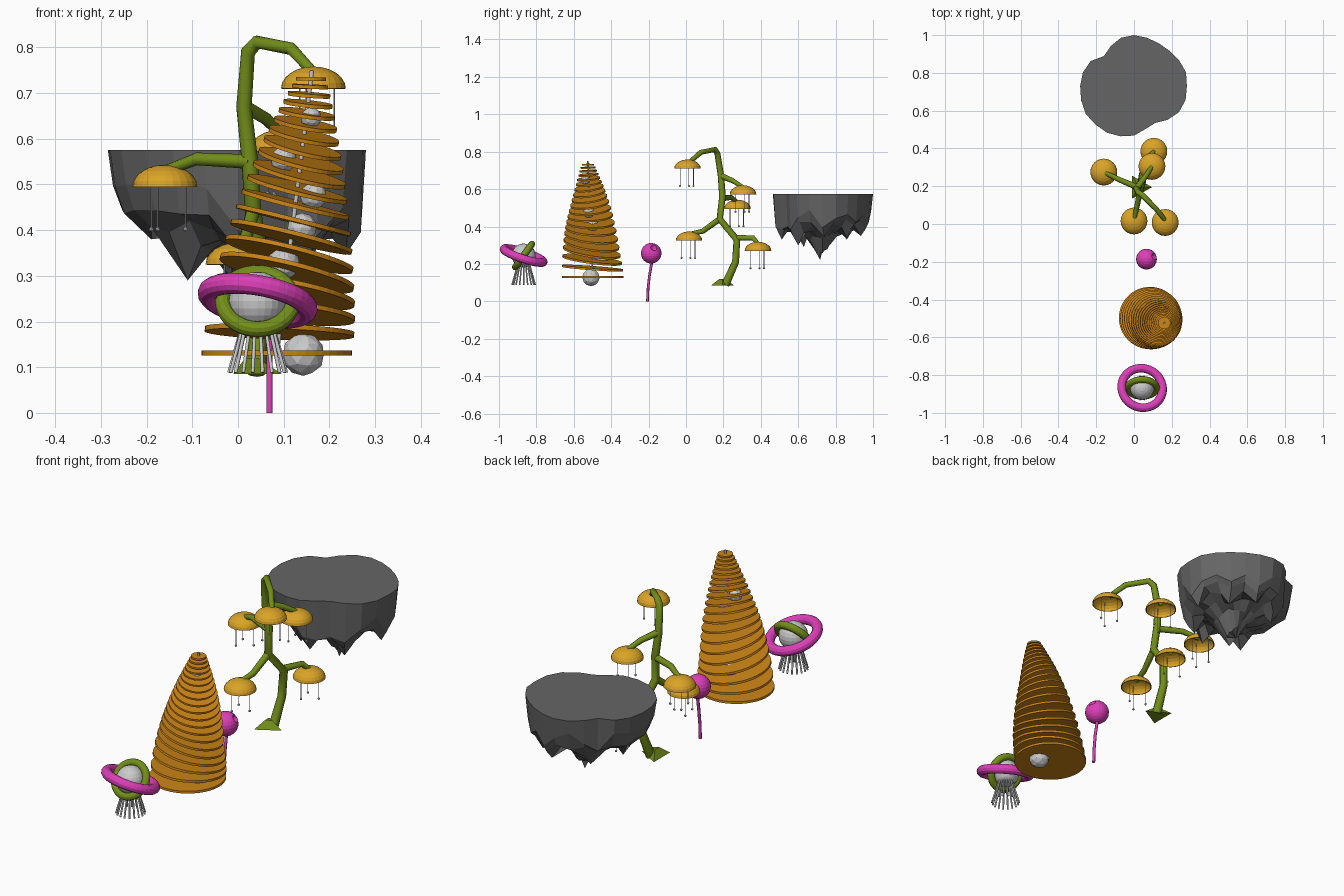
import bpy, bmesh, math, random
from mathutils import Vector, Matrix

if "Cube" in bpy.data.objects:
    bpy.data.objects.remove(bpy.data.objects["Cube"])

random.seed(4)
C = bpy.context


def mat(name, rgb):
    m = bpy.data.materials.new(name)
    m.diffuse_color = (*rgb, 1)
    m.use_nodes = True
    m.node_tree.nodes["Principled BSDF"].inputs["Base Color"].default_value = m.diffuse_color
    return m


ORANGE = mat("disc_orange", (0.62, 0.24, 0.008))
GOLD = mat("cap_gold", (0.70, 0.37, 0.02))
GREEN = mat("stem_green", (0.17, 0.27, 0.01))
PINK = mat("pink", (0.72, 0.05, 0.48))
ROCK = mat("rock_grey", (0.13, 0.13, 0.13))


def add(name, bm, m=None, smooth=False):
    bmesh.ops.recalc_face_normals(bm, faces=bm.faces)
    me = bpy.data.meshes.new(name)
    for f in bm.faces:
        f.smooth = smooth
    bm.to_mesh(me)
    bm.free()
    if m:
        me.materials.append(m)
    ob = bpy.data.objects.new(name, me)
    C.collection.objects.link(ob)
    return ob


def tube(name, pts, radii, m=None, res=2):
    cu = bpy.data.curves.new(name, "CURVE")
    cu.dimensions, cu.bevel_depth, cu.bevel_resolution, cu.use_fill_caps = "3D", 1.0, res, True
    sp = cu.splines.new("POLY")
    sp.points.add(len(pts) - 1)
    if not isinstance(radii, (list, tuple)):
        radii = [radii] * len(pts)
    for p, co, r in zip(sp.points, pts, radii):
        p.co, p.radius = (*co, 1), r
    tmp = bpy.data.objects.new(name + "_curve", cu)
    C.collection.objects.link(tmp)
    me = bpy.data.meshes.new_from_object(tmp.evaluated_get(C.evaluated_depsgraph_get()))
    bpy.data.objects.remove(tmp)
    me.name = name
    me.materials.clear()
    if m:
        me.materials.append(m)
    ob = bpy.data.objects.new(name, me)
    C.collection.objects.link(ob)
    return ob


def ico(name, loc, r, sub=2, m=None):
    bm = bmesh.new()
    bmesh.ops.create_icosphere(bm, subdivisions=sub, radius=r, matrix=Matrix.Translation(loc))
    return add(name, bm, m)


def ball(name, loc, r, m=None, seg=24):
    bm = bmesh.new()
    bmesh.ops.create_uvsphere(bm, u_segments=seg, v_segments=seg // 2, radius=r,
                              matrix=Matrix.Translation(loc))
    return add(name, bm, m)


def ring(name, loc, rot, R, r, m):
    bpy.ops.mesh.primitive_torus_add(location=loc, rotation=[math.radians(a) for a in rot],
                                     major_radius=R, minor_radius=r, major_segments=40, minor_segments=12)
    C.object.name = name
    C.object.data.materials.append(m)


# Ringed floater: core, two crossed rings, fan of tendrils
fc = Vector((0.043, -0.868, 0.245))
ball("floater_core", fc, 0.064)
ring("floater_wide_ring", fc, (-18, 10, 0), 0.11, 0.023, PINK)
ring("floater_inner_ring", fc, (54, 0, 0), 0.076, 0.0175, GREEN)
for i in range(18):
    a = math.tau * i / 18
    d = Vector((math.cos(a), math.sin(a), 0))
    tube("floater_tendril", [fc + d * 0.03 - Vector((0, 0, 0.04)), fc + d * 0.063 - Vector((0, 0, 0.157))],
         0.0042, None, 1)

# Disc tower: tilted discs on a leaning spine
N = 20
for i in range(N):
    s = i / (N - 1)
    u = 1.5 * s - 0.5 * s * s
    r = 0.165 * (1 - 0.8 * u ** 1.8)
    tx = -math.radians(9) * math.sin(math.tau * u)
    ty = math.radians(14) * min(1, max(0, math.sin(math.pi * (u * 1.02 - 0.04)) * 1.3))
    M = (Matrix.Translation((0.085 + 0.075 * u, -0.498 - 0.026 * u, 0.131 + 0.6 * u))
         @ Matrix.Rotation(tx, 4, "X") @ Matrix.Rotation(ty, 4, "Y"))
    bm = bmesh.new()
    bmesh.ops.create_cone(bm, cap_ends=True, segments=48, radius1=r, radius2=r,
                          depth=0.011 - 0.003 * u, matrix=M)
    add("tower_disc", bm, ORANGE)
tube("tower_spine", [(0.085, -0.498, 0.13), (0.162, -0.525, 0.75)], 0.005)
for x, y, z, r in [(0.143, -0.508, 0.128, 0.047), (0.08, -0.45, 0.235, 0.039), (0.10, -0.553, 0.327, 0.036),
                   (0.14, -0.50, 0.405, 0.033), (0.165, -0.52, 0.475, 0.03), (0.10, -0.515, 0.555, 0.029),
                   (0.16, -0.538, 0.646, 0.023)]:
    ico("tower_nodule", (x, y, z), r)

# Bulb on a bent stalk, with a small dimple
tube("bulb_stalk", [(0.069, -0.206, 0), (0.069, -0.203, 0.07), (0.069, -0.195, 0.14), (0.067, -0.18, 0.22)],
     0.007, PINK)
bulb = ball("bulb", (0.066, -0.186, 0.257), 0.055, PINK)
cut = ico("bulb_cutter", (0.112, -0.17, 0.29), 0.02)
cut.hide_render = True
cut.hide_viewport = True
mod = bulb.modifiers.new("dimple", "BOOLEAN")
mod.object, mod.operation = cut, "DIFFERENCE"

# Lantern tree: trunk, foot and branches
tube("tree_trunk", [(0.04, 0.21, 0.088), (0.045, 0.265, 0.21), (0.05, 0.272, 0.33), (0.033, 0.18, 0.44),
                    (0.025, 0.195, 0.56), (0.013, 0.187, 0.67), (0.022, 0.168, 0.79), (0.042, 0.155, 0.812),
                    (0.117, 0.08, 0.797), (0.165, 0.02, 0.745)],
     [0.022, 0.019, 0.019, 0.018, 0.018, 0.017, 0.016, 0.015, 0.014, 0.012], GREEN)
bm = bmesh.new()
bmesh.ops.create_cone(bm, cap_ends=True, segments=3, radius1=0.07, radius2=0.018, depth=0.035,
                      matrix=Matrix.Translation((0.025, 0.195, 0.103)) @ Matrix.Rotation(-math.pi / 2, 4, "Z"))
add("tree_foot", bm, GREEN)
for pts in [[(0.015, 0.19, 0.67), (0.06, 0.25, 0.645), (0.095, 0.305, 0.61)],
            [(0.027, 0.19, 0.55), (-0.09, 0.24, 0.556), (-0.16, 0.275, 0.53)],
            [(0.033, 0.18, 0.44), (0.015, 0.09, 0.375), (0, 0.018, 0.36)],
            [(0.05, 0.272, 0.34), (0.085, 0.36, 0.338), (0.108, 0.388, 0.305)]]:
    tube("tree_branch", pts, [0.016, 0.014, 0.011], GREEN)

# Dome caps with hanging threads and drops
for x, y, z in [(0.165, 0.008, 0.71), (0.095, 0.305, 0.572), (-0.16, 0.275, 0.495),
                (0, 0.016, 0.325), (0.105, 0.385, 0.27)]:
    bm = bmesh.new()
    bmesh.ops.create_uvsphere(bm, u_segments=24, v_segments=12, radius=0.071)
    bmesh.ops.delete(bm, geom=[v for v in bm.verts if v.co.z < -0.001], context="VERTS")
    bmesh.ops.scale(bm, vec=(1, 1, 0.68), verts=bm.verts)
    bmesh.ops.translate(bm, vec=(x, y, z), verts=bm.verts)
    cap = add("lantern_cap", bm, GOLD)
    sol = cap.modifiers.new("shell", "SOLIDIFY")
    sol.thickness, sol.offset = 0.004, -1
    for deg in (10, 130, 250):
        a = math.radians(deg)
        px, py = x + 0.046 * math.cos(a), y + 0.042 * math.sin(a)
        tube("lantern_thread", [(px, py, z + 0.03), (px, py, z - 0.093)], 0.0017, None, 0)
        ico("lantern_drop", (px, py, z - 0.093), 0.006, 1)

# Floating island: flat irregular top, spiked underside
rim = [.28, .285, .275, .265, .262, .265, .27, .265, .245, .225, .265, .28,
       .285, .29, .295, .288, .285, .275, .262, .235, .225, .252, .275, .283]
spikes = [(-.19, .70, .38), (-.11, .63, .29), (.235, .74, .345), (.03, .717, .222), (.02, .512, .33),
          (.05, .935, .35), (-.1, .86, .33), (.14, .60, .30), (.15, .86, .34)]
cy, top, n = 0.73, 0.575, len(rim)
bm = bmesh.new()
rings = []
for k, rho in enumerate((1, 0.96, 0.89, 0.74, 0.57, 0.38, 0.19)):
    row = []
    for i, R in enumerate(rim):
        a = math.tau * i / n
        p = Vector((R * rho * math.cos(a), cy + R * rho * math.sin(a), top))
        if k:
            p.z = 0.315 + (0.485, 0.19, 0.12, 0.095, 0.07, 0.05, 0.035)[k]
            for sx, sy, sz in spikes:
                p.z = min(p.z, sz + 1.6 * math.hypot(p.x - sx, p.y - sy))
            p.z = max(p.z + random.uniform(-0.012, 0.012), 0.23)
        row.append(bm.verts.new(p))
    rings.append(row)
tip = bm.verts.new((0, cy, 0.27))
inner = [v for row in rings[2:] for v in row]
for s in spikes:
    v = min(inner, key=lambda q: (q.co.xy - Vector(s[:2])).length)
    v.co = s
    inner.remove(v)
bm.faces.new(rings[0])
for up, lo in zip(rings, rings[1:]):
    for i in range(n):
        bm.faces.new((up[i], up[(i + 1) % n], lo[(i + 1) % n], lo[i]))
for i in range(n):
    bm.faces.new((rings[-1][i], rings[-1][(i + 1) % n], tip))
add("floating_island", bm, ROCK)
